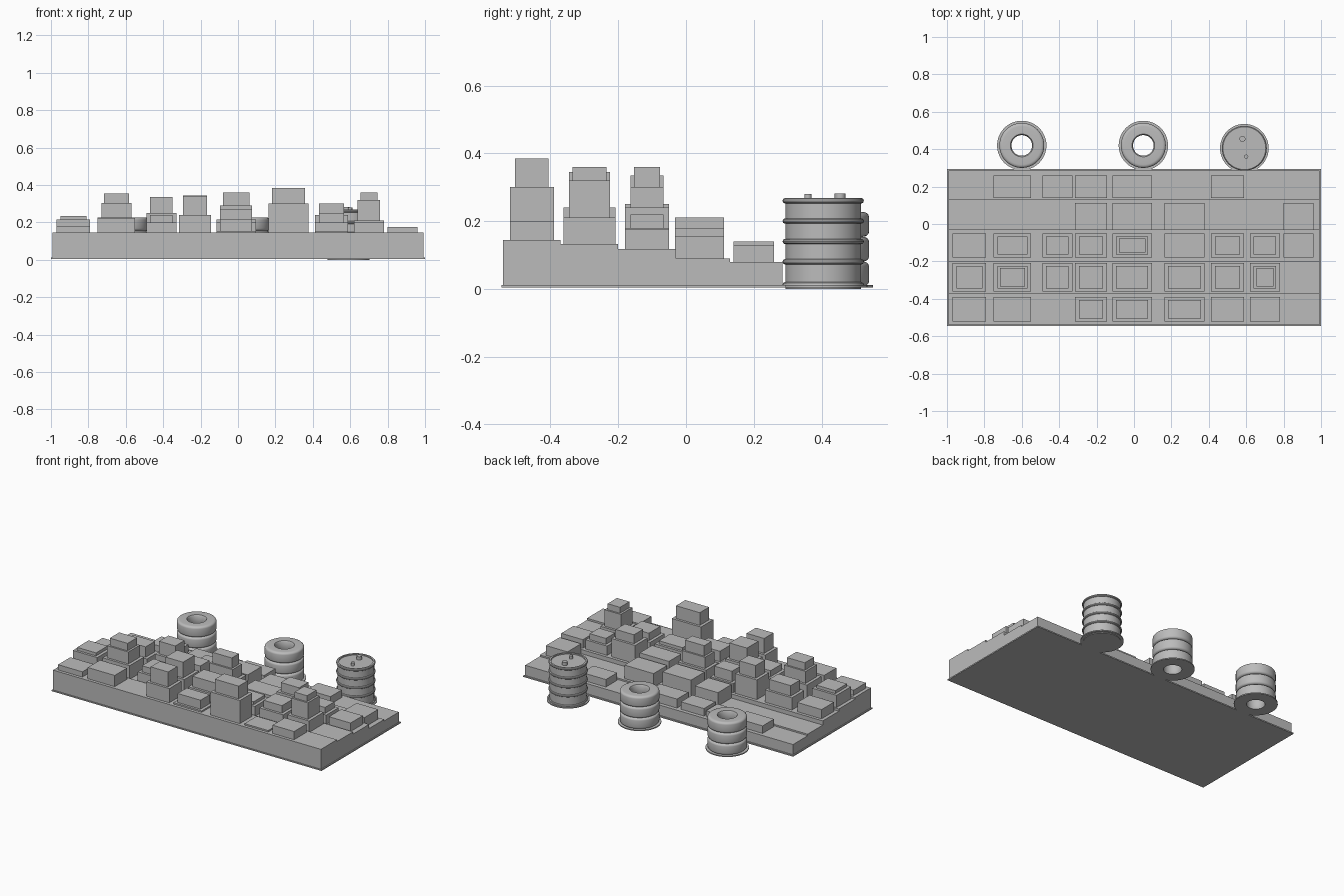
import bpy, bmesh, math

cube = bpy.data.objects.get("Cube")
if cube:
    bpy.data.objects.remove(cube, do_unlink=True)

grey = bpy.data.materials.new("plain grey")
grey.use_nodes = True
color = (0.5, 0.5, 0.5, 1)
grey.diffuse_color = color
grey.node_tree.nodes["Principled BSDF"].inputs["Base Color"].default_value = color


def finish(name, bm):
    bmesh.ops.recalc_face_normals(bm, faces=bm.faces)
    mesh = bpy.data.meshes.new(name)
    bm.to_mesh(mesh)
    bm.free()
    mesh.materials.append(grey)
    obj = bpy.data.objects.new(name, mesh)
    bpy.context.collection.objects.link(obj)
    return obj


def box(name, left, right, front, back, bottom, top):
    bm = bmesh.new()
    bmesh.ops.create_cube(bm, size=1)
    for v in bm.verts:
        v.co.x = left if v.co.x < 0 else right
        v.co.y = front if v.co.y < 0 else back
        v.co.z = bottom if v.co.z < 0 else top
    return finish(name, bm)


def lathe(name, profile, x, y, closed=False, sides=48):
    """Turn a (radius, height) profile about a vertical axis."""
    bm = bmesh.new()
    verts = [bm.verts.new((x + r, y, z)) for r, z in profile]
    edges = [bm.edges.new(pair) for pair in zip(verts, verts[1:])]
    if closed:
        edges.append(bm.edges.new((verts[-1], verts[0])))
    bmesh.ops.spin(bm, geom=verts + edges, cent=(x, y, 0), axis=(0, 0, 1),
                   angle=math.tau, steps=sides, use_merge=True)
    bmesh.ops.remove_doubles(bm, verts=bm.verts, dist=0.0001)
    obj = finish(name, bm)
    bpy.ops.object.select_all(action="DESELECT")
    obj.select_set(True)
    bpy.context.view_layer.objects.active = obj
    bpy.ops.object.shade_smooth_by_angle(angle=math.radians(35))
    return obj


# Base plate and terraces stepping down to the back
box("base_plate", -1, 1, -0.545, 0.295, 0.004, 0.012)
edges_y = [-0.54, -0.37, -0.2, -0.03, 0.13, 0.285]
terrace_tops = [0.145, 0.133, 0.118, 0.09, 0.08]
for i, top in enumerate(terrace_tops):
    box(f"terrace_{i}", -0.993, 0.993, edges_y[i], edges_y[i + 1], 0.01, top)

# Stacked blocks: column and row as (centre, half size), tier heights per cell
columns = [(-0.88, 0.09), (-0.65, 0.1), (-0.41, 0.08), (-0.23, 0.085),
           (-0.01, 0.105), (0.27, 0.108), (0.5, 0.088), (0.7, 0.08), (0.88, 0.08)]
rows = [(-0.455, 0.065), (-0.285, 0.077), (-0.115, 0.065), (0.04, 0.072), (0.2, 0.06)]
insets = [0, 0.02, 0.034]
tiers = [
    [[.18], [.22], [], [.24, .34], [.155, .215], [.3, .385], [.155], [.2], []],
    [[.215, .235], [.225, .305, .355], [.2, .24], [.24, .345], [.2, .27],
     [.2, .22], [.2, .25], [.21, .32, .36], []],
    [[.18], [.2, .27], [.25, .335], [.18, .25], [.215, .29, .36],
     [.2], [.24, .3], [.18, .22], [.175]],
    [[], [], [], [.18], [.21], [.18], [], [], [.155]],
    [[], [.13], [.12], [.13], [.14], [], [.13], [], []],
]
for r, (cy, hy) in enumerate(rows):
    for c, (cx, hx) in enumerate(columns):
        bottom = terrace_tops[r] - 0.01
        for top, inset in zip(tiers[r][c], insets):
            dx, dy = hx - inset, hy - inset * 0.8
            box(f"block_{r}_{c}", cx - dx, cx + dx, cy - dy, cy + dy, bottom, top)
            bottom = top


# Tyre stacks, each on a thin ring
def ring(name, inner, outer, bottom, top, x, y):
    lathe(name, [(inner, bottom), (outer, bottom), (outer, top), (inner, top)], x, y, True)


hole, tread, tall = 0.055, 0.12, 0.073
for side, x in (("right", -0.6), ("middle", 0.05)):
    ring(f"{side}_tyre_base", hole, 0.132, 0.004, 0.011, x, 0.42)
    for level in range(3):
        z = 0.008 + level * tall
        profile = [(hole, z + 0.01), (hole + 0.006, z), (tread - 0.018, z)]
        for k in range(1, 5):
            a = math.pi / 8 * k
            profile.append((tread - 0.018 + 0.018 * math.sin(a),
                            z + 0.014 * (1 - math.cos(a))))
        profile += [(rad, 2 * z + tall - h) for rad, h in reversed(profile)]
        lathe(f"{side}_tyre_{level}", profile, x, 0.42, True)

# Ribbed drum with rolled hoops and a recessed lid
dx, dy, radius = 0.59, 0.405, 0.112
ring("drum_base", 0.05, 0.13, 0.004, 0.011, dx, dy)
lathe("drum_body", [(0, 0), (radius, 0), (radius, 0.268), (radius - 0.008, 0.268),
                    (radius - 0.008, 0.26), (0, 0.26)], dx, dy)
for i, z in enumerate((0.012, 0.08, 0.14, 0.2, 0.26)):
    hoop = [(radius + 0.008 * math.cos(a), z + 0.008 * math.sin(a))
            for a in (math.tau * k / 10 for k in range(10))]
    lathe(f"drum_hoop_{i}", hoop, dx, dy, True)
for name, x, y, size, top in (("large_bung", 0.58, 0.455, 0.016, 0.282),
                              ("small_bung", 0.6, 0.36, 0.011, 0.28)):
    lathe(name, [(0, 0.25), (size, 0.25), (size, top), (0, top)], x, y, sides=16)
